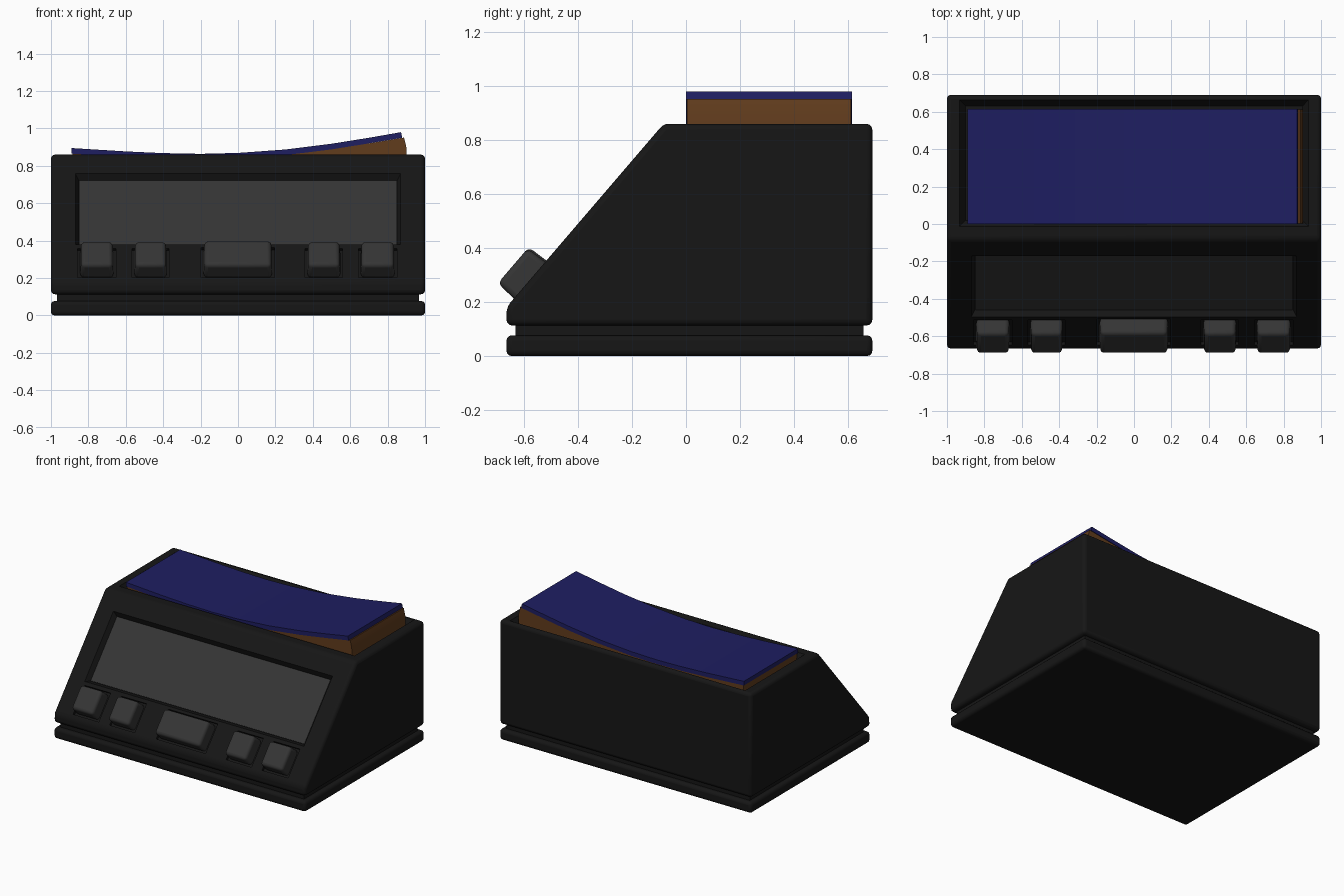
import bpy, bmesh, math
from mathutils import Matrix, Vector

if "Cube" in bpy.data.objects:
    bpy.data.objects.remove(bpy.data.objects["Cube"])


def material(name, rgb):
    m = bpy.data.materials.new(name)
    m.diffuse_color = (*rgb, 1)
    m.use_nodes = True
    m.node_tree.nodes["Principled BSDF"].inputs["Base Color"].default_value = m.diffuse_color
    return m


BLACK = material("black_plastic", (0.008, 0.008, 0.008))
GREY = material("grey_plastic", (0.035, 0.035, 0.035))
BLUE = material("blue_top", (0.013, 0.013, 0.12))
BROWN = material("brown_side", (0.12, 0.045, 0.012))


def mesh_object(name, bm, mat=None, bevel=0, segments=3):
    bmesh.ops.recalc_face_normals(bm, faces=bm.faces)
    me = bpy.data.meshes.new(name)
    bm.to_mesh(me)
    bm.free()
    ob = bpy.data.objects.new(name, me)
    bpy.context.collection.objects.link(ob)
    if mat:
        me.materials.append(mat)
    if bevel:
        mod = ob.modifiers.new("bevel", 'BEVEL')
        mod.width, mod.segments = bevel, segments
        mod.limit_method, mod.angle_limit = 'ANGLE', math.radians(30)
    return ob


def frustum(name, x0, x1, y0, y1, z0, z1, taper=0, mat=None, bevel=0, frame=None):
    """Box whose z0 end is full size and z1 end is inset by taper."""
    bm = bmesh.new()
    rings = []
    for z, t in ((z0, 0), (z1, taper)):
        corners = ((x0 + t, y0 + t), (x1 - t, y0 + t), (x1 - t, y1 - t), (x0 + t, y1 - t))
        rings.append([bm.verts.new((x, y, z)) for x, y in corners])
        bm.faces.new(rings[-1])
    for i in range(4):
        j = (i + 1) % 4
        bm.faces.new((rings[0][i], rings[0][j], rings[1][j], rings[1][i]))
    if frame:
        bm.transform(frame)
    return mesh_object(name, bm, mat, bevel)


def prism(name, points, axis, a, b, mat, bevel=0):
    """Extrude a profile along x (points are y,z) or y (points are x,z)."""
    bm = bmesh.new()
    vs = [bm.verts.new((a, p, q) if axis == 'x' else (p, a, q)) for p, q in points]
    face = bm.faces.new(vs)
    ext = bmesh.ops.extrude_face_region(bm, geom=[face])["geom"]
    step = (b - a, 0, 0) if axis == 'x' else (0, b - a, 0)
    bmesh.ops.translate(bm, vec=step, verts=[v for v in ext if isinstance(v, bmesh.types.BMVert)])
    return mesh_object(name, bm, mat, bevel)


def smooth(ob, angle=35):
    bpy.ops.object.select_all(action='DESELECT')
    ob.select_set(True)
    bpy.context.view_layer.objects.active = ob
    bpy.ops.object.shade_smooth_by_angle(angle=math.radians(angle))


def cut(ob, cutter):
    mod = ob.modifiers.new("cut", 'BOOLEAN')
    mod.object, mod.operation, mod.solver = cutter, 'DIFFERENCE', 'EXACT'
    cutter.hide_render = True
    cutter.hide_set(True)


# Frame lying on the sloped front: x across, y up the slope, z outward
t = Vector((0, 0.42, 0.49)).normalized()
n = Vector((1, 0, 0)).cross(t)
slope = Matrix((Vector((1, 0, 0)), t, n)).transposed().to_4x4()
slope.translation = (0, -0.52, 0.35)

# Base slab, recessed groove and wedge body
base = frustum("base", -1, 1, -0.665, 0.69, 0, 0.077, 0, BLACK, 0.02)
groove = frustum("groove", -0.967, 0.967, -0.632, 0.657, 0.05, 0.14, 0, BLACK)
body = prism("body", [(-0.665, 0.113), (-0.665, 0.181), (-0.083, 0.86), (0.69, 0.86), (0.69, 0.113)],
             'x', -1, 1, BLACK, 0.022)

# Screen recess, with the screen on its floor
cut(body, frustum("screen_cutter", -0.89, 0.89, 0.017, 0.557, 0.035, -0.035, 0.04, None, 0, slope))
frustum("screen", -0.848, 0.848, 0.059, 0.515, -0.05, -0.03, 0, GREY, 0, slope)

# Buttons in shallow pockets
for i, (x0, x1, s1) in enumerate([(-0.845, -0.665, 0), (-0.555, -0.38, 0), (-0.185, 0.183, 0.006),
                                  (0.37, 0.548, 0), (0.655, 0.838, 0)]):
    cut(body, frustum(f"pocket_cutter_{i}", x0 - 0.012, x1 + 0.012, -0.194, s1 + 0.012,
                      0.03, -0.02, 0, None, 0, slope))
    smooth(frustum(f"button_{i}", x0, x1, -0.182, s1, -0.025, 0.082, 0.006, GREY, 0.02, slope))

# Tray in the top that holds the curved pad
cut(body, frustum("tray_cutter", -0.96, 0.96, -0.04, 0.69, 0.9, 0.81, 0.06))

# Curved pad: brown core with a blue skin
curve = [(-0.89, 0.895), (-0.6, 0.877), (-0.4, 0.868), (-0.2, 0.864), (0, 0.869), (0.25, 0.887),
         (0.5, 0.918), (0.7, 0.95), (0.872, 0.98)]
under = [(x + 0.006 * (x > 0.8), z - 0.03) for x, z in curve]
prism_top = prism("pad_top", curve + under[::-1], 'y', 0, 0.615, BLUE)
core_line = [(-0.885, under[0][1])] + under[1:-1] + [(0.888, 0.951), (0.9, 0.9), (0.905, 0.8)]
pad_core = prism("pad_core", core_line + [(-0.885, 0.8)], 'y', 0.004, 0.611, BROWN)

for ob in (base, groove, body, prism_top, pad_core):
    smooth(ob)
